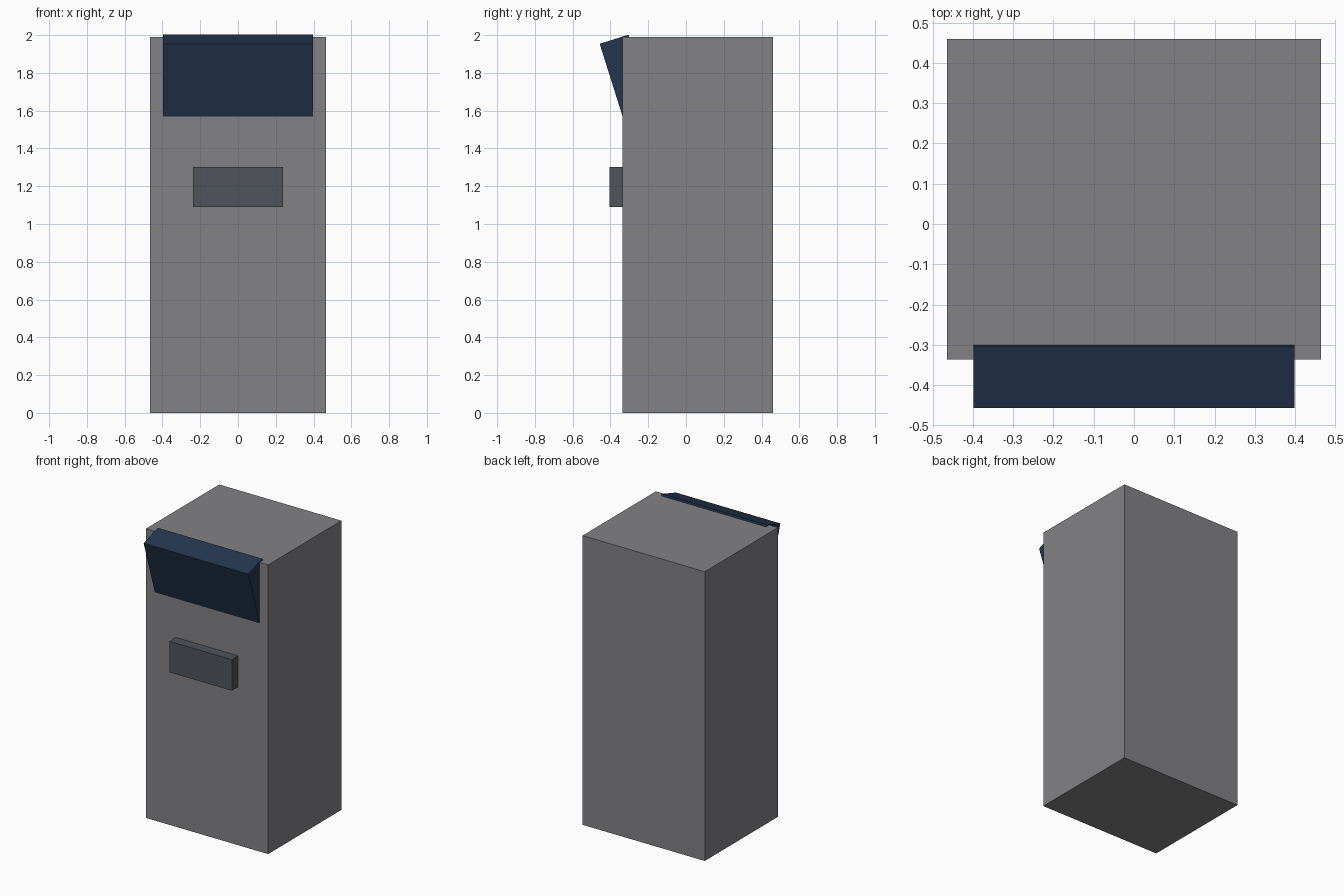
import bpy, bmesh, math
from mathutils import Matrix, Vector

if "Cube" in bpy.data.objects:
    bpy.data.objects.remove(bpy.data.objects["Cube"])


def material(name, color):
    m = bpy.data.materials.new(name)
    m.diffuse_color = (*color, 1)
    m.use_nodes = True
    m.node_tree.nodes["Principled BSDF"].inputs["Base Color"].default_value = m.diffuse_color
    return m


def box(name, lo, hi, mat, transform=Matrix()):
    """Box between two corners, optionally moved by a transform."""
    lo, hi = Vector(lo), Vector(hi)
    bm = bmesh.new()
    place = Matrix.Translation((lo + hi) / 2) @ Matrix.Diagonal((*(hi - lo), 1))
    bmesh.ops.create_cube(bm, size=1, matrix=transform @ place)
    me = bpy.data.meshes.new(name)
    bm.to_mesh(me)
    bm.free()
    me.materials.append(mat)
    ob = bpy.data.objects.new(name, me)
    bpy.context.collection.objects.link(ob)
    return ob


grey = material("cabinet grey", (0.225, 0.225, 0.24))
navy = material("screen navy", (0.018, 0.037, 0.078))
slate = material("panel slate", (0.079, 0.091, 0.106))

# Upright cabinet
box("cabinet", (-0.465, -0.336, 0), (0.465, 0.46, 1.99), grey)

# Screen housing, tilted forward and sunk into the cabinet front
tilt = Matrix.Translation((0, -0.457, 1.954)) @ Matrix.Rotation(math.radians(17.5), 4, 'X')
box("screen", (-0.398, 0, -0.48), (0.398, 0.16, 0), navy, tilt)

# Control panel on the front
box("control_panel", (-0.237, -0.406, 1.09), (0.237, -0.30, 1.303), slate)
